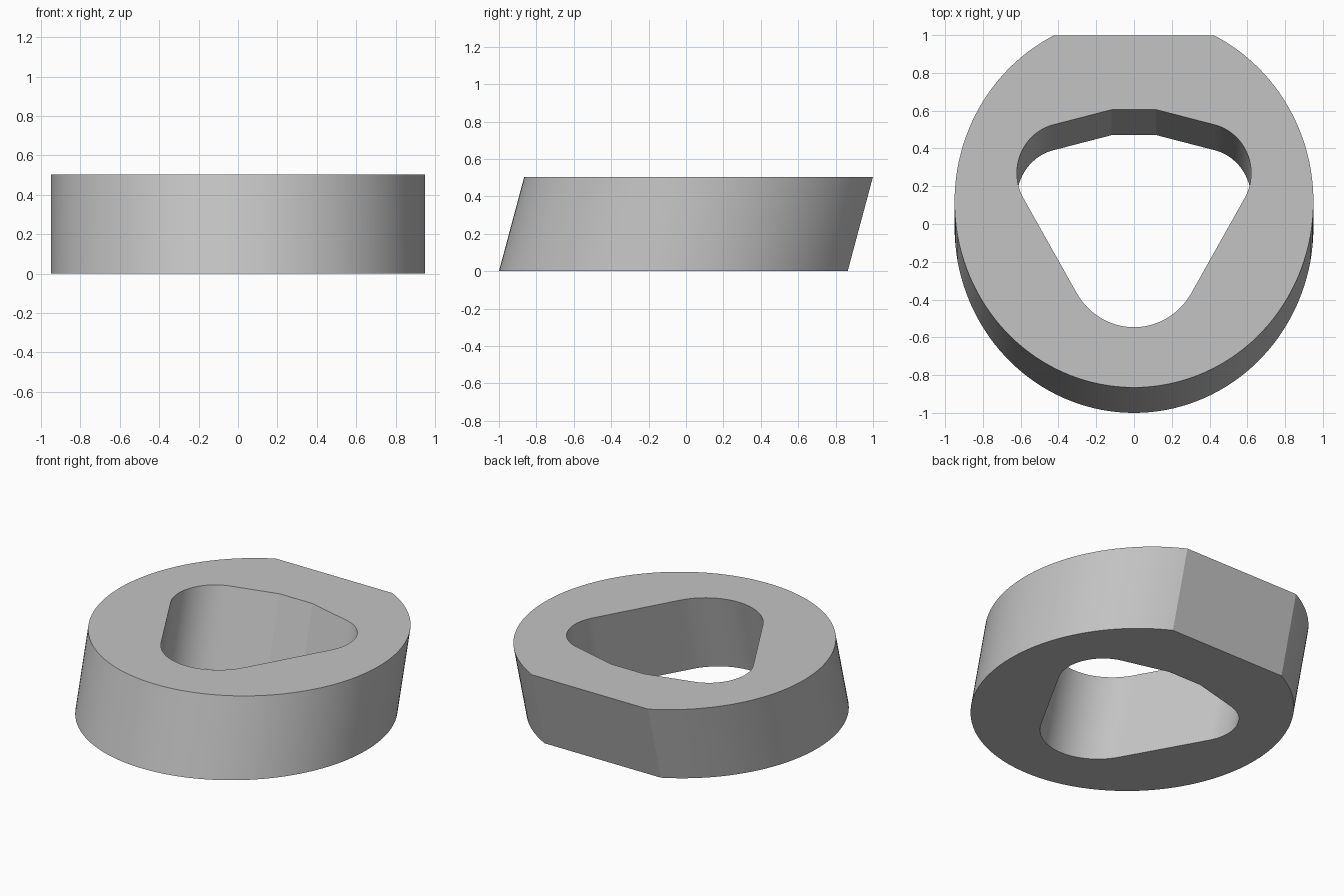
import bpy, bmesh
from math import sin, cos, pi, radians, sqrt
from mathutils import Vector

cube = bpy.data.objects.get("Cube")
if cube:
    bpy.data.objects.remove(cube, do_unlink=True)

HEIGHT = 0.503
TILT = radians(15)
LEAN = HEIGHT * sin(TILT) / cos(TILT)
RADIUS = 0.95
STRETCH = 1 / cos(TILT)             # a leaning round bar cut level is longer in y
CENTER_Y = RADIUS * STRETCH - 1


def arc(cx, cy, r, start, end, steps):
    """Points on an arc, angles in degrees."""
    return [(cx + r * cos(radians(start + (end - start) * i / steps)),
             cy + r * sin(radians(start + (end - start) * i / steps)))
            for i in range(steps + 1)]


def add_loop(bm, points):
    verts = [bm.verts.new((x, CENTER_Y + y * STRETCH, 0)) for x, y in points]
    for a, b in zip(verts, verts[1:] + verts[:1]):
        bm.edges.new((a, b))


# Outer outline: a circle with a flat at the back
flat_angle = 63.6
outer = arc(0, 0, RADIUS, 180 - flat_angle, 360 + flat_angle, 120)

# Hole outline: right half, from the front arc to the back flat, then mirrored
half = arc(0, -0.291, 0.351, -90, -30, 16)
half += arc(0.365, 0.146, 0.255, -30, 75, 28)
half += [(0.12, 0.47)]
hole = half + [(-x, y) for x, y in reversed(half[1:])]

# Fill the ring between the outlines and extrude it along the lean
bm = bmesh.new()
add_loop(bm, outer)
add_loop(bm, hole)
bmesh.ops.triangle_fill(bm, use_beauty=True, edges=bm.edges[:])
ring = bmesh.ops.extrude_face_region(bm, geom=bm.faces[:], use_keep_orig=True)
top = [g for g in ring["geom"] if isinstance(g, bmesh.types.BMVert)]
bmesh.ops.translate(bm, verts=top, vec=Vector((0, LEAN, HEIGHT)))
bmesh.ops.recalc_face_normals(bm, faces=bm.faces[:])

mesh = bpy.data.meshes.new("slanted_ring")
bm.to_mesh(mesh)
bm.free()
body = bpy.data.objects.new("slanted_ring", mesh)
bpy.context.collection.objects.link(body)

# Plain grey
grey = bpy.data.materials.new("plain_grey")
grey.use_nodes = True
color = (0.55, 0.55, 0.55, 1)
grey.diffuse_color = color
grey.node_tree.nodes["Principled BSDF"].inputs["Base Color"].default_value = color
mesh.materials.append(grey)

# Smooth curved walls, crisp edges at flats and rims
bpy.ops.object.select_all(action="DESELECT")
body.select_set(True)
bpy.context.view_layer.objects.active = body
bpy.ops.object.shade_smooth_by_angle(angle=radians(10))
